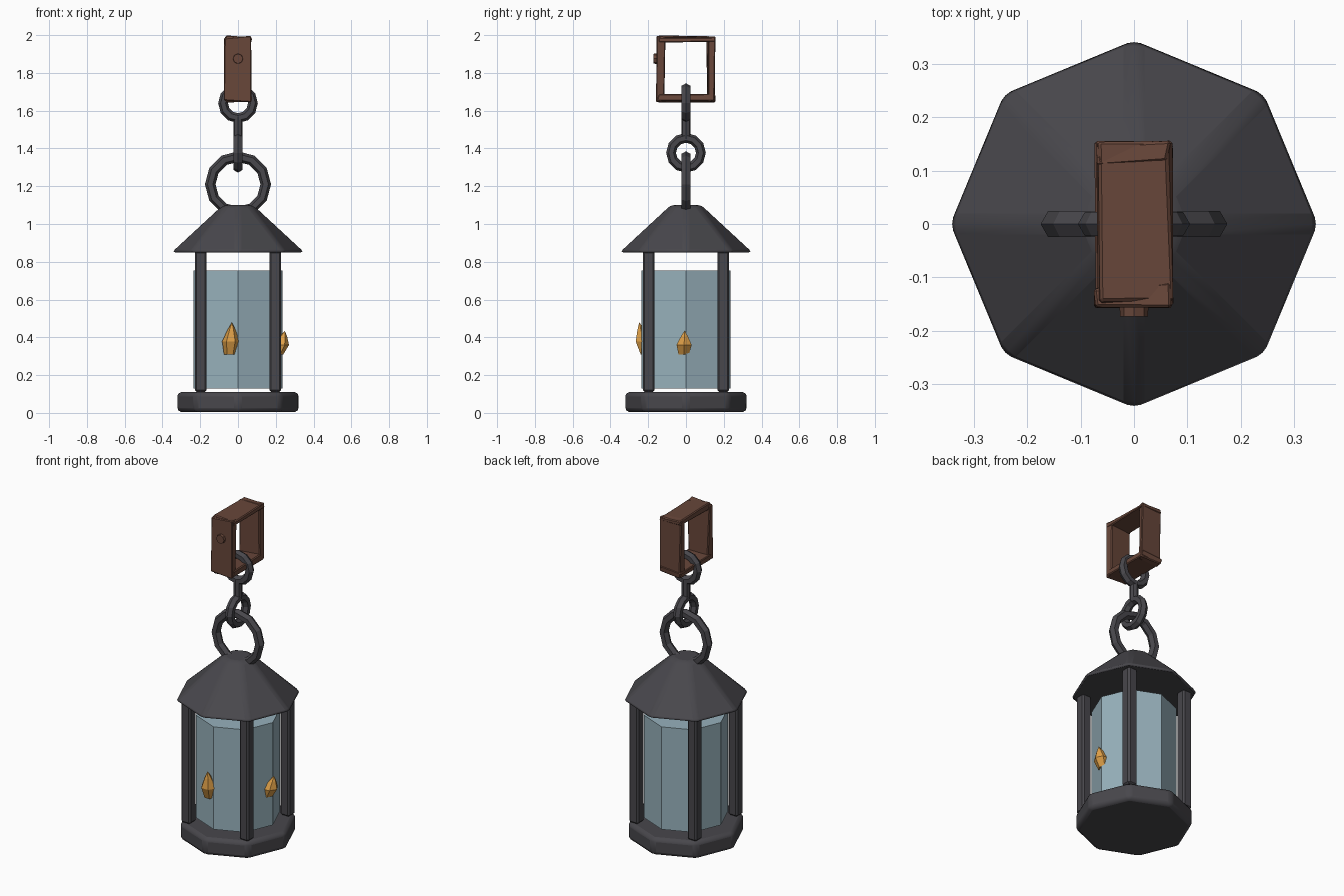
import bpy, bmesh, math, random
from mathutils import Matrix, Vector

random.seed(4)
old = bpy.data.objects.get("Cube")
if old:
    bpy.data.objects.remove(old, do_unlink=True)


def material(name, rgb):
    m = bpy.data.materials.new(name)
    m.use_nodes = True
    m.diffuse_color = (*rgb, 1)
    m.node_tree.nodes["Principled BSDF"].inputs["Base Color"].default_value = (*rgb, 1)
    return m


IRON = material("dark iron", (0.065, 0.063, 0.072))
GLASS = material("pale blue glass", (0.31, 0.44, 0.50))
FLAME = material("amber flame", (0.73, 0.35, 0.065))
WOOD = material("brown wood", (0.138, 0.062, 0.042))


def finish(name, bm, mat, bevel=0, segments=2, smooth=False):
    bmesh.ops.recalc_face_normals(bm, faces=bm.faces)
    mesh = bpy.data.meshes.new(name)
    bm.to_mesh(mesh)
    bm.free()
    mesh.materials.append(mat)
    ob = bpy.data.objects.new(name, mesh)
    bpy.context.collection.objects.link(ob)
    if bevel:
        mod = ob.modifiers.new("Bevel", "BEVEL")
        mod.width, mod.segments = bevel, segments
    if smooth:
        bpy.ops.object.select_all(action="DESELECT")
        ob.select_set(True)
        bpy.context.view_layer.objects.active = ob
        bpy.ops.object.shade_smooth_by_angle(angle=math.radians(30))
    return ob


def add_prism(bm, sides, r1, r2, z1, z2):
    place = Matrix.Translation((0, 0, (z1 + z2) / 2))
    bmesh.ops.create_cone(bm, cap_ends=True, segments=sides, radius1=r1,
                          radius2=r2, depth=z2 - z1, matrix=place)


def prism(name, mat, sides, r1, r2, z1, z2, **kw):
    bm = bmesh.new()
    add_prism(bm, sides, r1, r2, z1, z2)
    return finish(name, bm, mat, **kw)


def add_box(bm, centre, size, jitter=0):
    place = Matrix.Translation(centre) @ Matrix.Diagonal((*size, 1))
    verts = bmesh.ops.create_cube(bm, size=1, matrix=place)["verts"]
    for v in verts:
        v.co += Vector([random.uniform(-jitter, jitter) for _ in range(3)])


def add_ring(bm, z, major, minor, sideways=False, sides=12, facets=6):
    """Faceted upright ring; sideways rings lie across the x axis."""
    rows = []
    for i in range(sides):
        a = math.tau * i / sides
        row = []
        for j in range(facets):
            b = math.tau * j / facets
            r = major + minor * math.cos(b)
            u, w, t = r * math.cos(a), r * math.sin(a), minor * math.sin(b)
            row.append(bm.verts.new((t, u, z + w) if sideways else (u, t, z + w)))
        rows.append(row)
    for i in range(sides):
        p, q = rows[i], rows[(i + 1) % sides]
        for j in range(facets):
            k = (j + 1) % facets
            bm.faces.new((p[j], q[j], q[k], p[k]))


# Eight-sided lantern body
prism("base", IRON, 8, 0.325, 0.325, 0.005, 0.11, bevel=0.022, smooth=True)
prism("glass", GLASS, 8, 0.235, 0.235, 0.13, 0.755)
prism("roof", IRON, 8, 0.355, 0.085, 0.85, 1.1, bevel=0.02, smooth=True)

# Corner posts
for sx, side in ((-1, "right"), (1, "left")):
    for sy, end in ((-1, "front"), (1, "back")):
        bm = bmesh.new()
        add_box(bm, (sx * 0.197, sy * 0.197, 0.483), (0.063, 0.063, 0.746))
        finish(f"{end}_{side}_post", bm, IRON, bevel=0.01, segments=1)

# Handle ring, and the twisted double-eye link above it
bm = bmesh.new()
add_ring(bm, 1.21, 0.147, 0.028)
finish("handle_ring", bm, IRON)

bm = bmesh.new()
add_ring(bm, 1.377, 0.079, 0.026, sideways=True)
add_ring(bm, 1.64, 0.079, 0.026)
add_prism(bm, 8, 0.025, 0.025, 1.45, 1.57)
finish("chain_link", bm, IRON)

# Rough wooden hanger made of four uneven planks
planks = {
    "hanger_front": ((0, -0.134, 1.82), (0.14, 0.038, 0.34)),
    "hanger_back": ((0, 0.132, 1.82), (0.135, 0.04, 0.34)),
    "hanger_top": ((0, 0, 1.978), (0.137, 0.3, 0.03)),
    "hanger_bottom": ((0, 0, 1.667), (0.137, 0.3, 0.038)),
}
for name, (centre, size) in planks.items():
    bm = bmesh.new()
    add_box(bm, centre, size, jitter=0.007)
    finish(name, bm, WOOD, bevel=0.005, segments=1)

# Peg head on the hanger front
bm = bmesh.new()
bmesh.ops.create_cone(bm, cap_ends=True, segments=8, radius1=0.028, radius2=0.026,
                      depth=0.03, matrix=Matrix.Translation((0, -0.158, 1.875))
                      @ Matrix.Rotation(math.pi / 2, 4, "X"))
finish("hanger_peg", bm, WOOD)


def flame(name, x, y, z, height, lean):
    """Pointed six-sided drop, its tip leaning outward."""
    bm = bmesh.new()
    rings = []
    for r, t in ((0.032, 0), (0.046, 0.4), (0.022, 0.75)):
        rings.append([bm.verts.new((x + lean[0] * t + r * math.cos(a),
                                    y + lean[1] * t + r * math.sin(a), z + t * height))
                      for a in (math.tau * i / 6 for i in range(6))])
    tip = bm.verts.new((x + lean[0], y + lean[1], z + height))
    bm.faces.new(rings[0])
    for i in range(6):
        k = (i + 1) % 6
        for low, high in zip(rings, rings[1:]):
            bm.faces.new((low[i], low[k], high[k], high[i]))
        bm.faces.new((rings[-1][i], rings[-1][k], tip))
    finish(name, bm, FLAME)


# Flames showing through the glass
flame("front_flame", -0.042, -0.212, 0.31, 0.17, (0.01, -0.035))
flame("left_flame", 0.208, -0.012, 0.31, 0.125, (0.04, 0.005))
